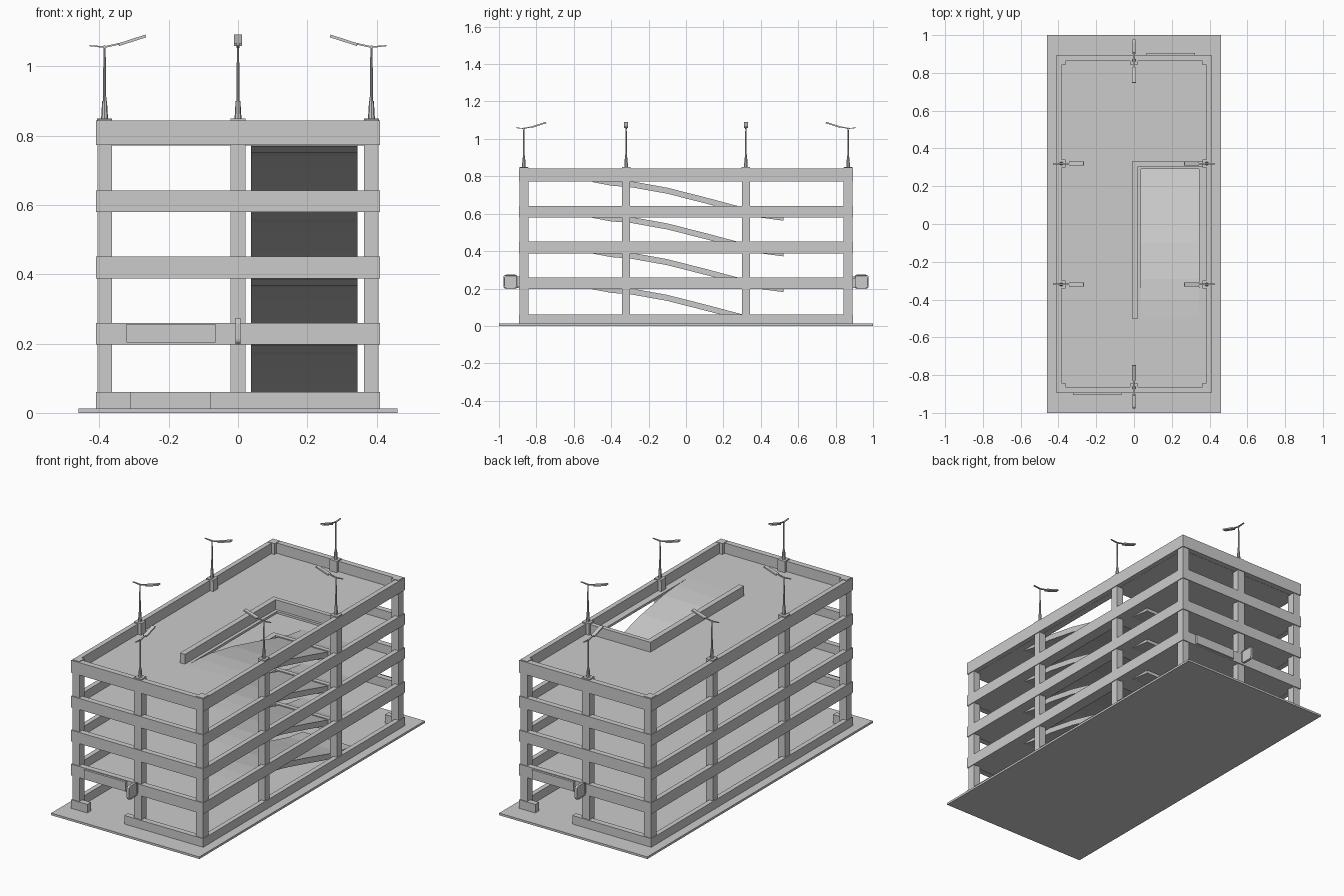
import bpy, bmesh, math
from mathutils import Matrix, Vector

if "Cube" in bpy.data.objects:
    bpy.data.objects.remove(bpy.data.objects["Cube"])


def finish(name, bm):
    bmesh.ops.recalc_face_normals(bm, faces=bm.faces)
    me = bpy.data.meshes.new(name)
    bm.to_mesh(me)
    bm.free()
    ob = bpy.data.objects.new(name, me)
    bpy.context.collection.objects.link(ob)
    return ob


def add_box(bm, x0, x1, y0, y1, z0, z1, rot=Matrix()):
    c = Vector(((x0 + x1) / 2, (y0 + y1) / 2, (z0 + z1) / 2))
    size = Matrix.Diagonal((abs(x1 - x0), abs(y1 - y0), z1 - z0, 1))
    bmesh.ops.create_cube(bm, size=1, matrix=Matrix.Translation(c) @ rot @ size)


def boxes(name, items):
    bm = bmesh.new()
    for b in items:
        add_box(bm, *b)
    return finish(name, bm)


def add_prism(bm, pts, axis, a, b):
    """Extrude a 2D outline along x (pts are y,z) or y (pts are x,z)."""
    at = (lambda p, v: (v, p[0], p[1])) if axis == 'x' else (lambda p, v: (p[0], v, p[1]))
    f = bm.faces.new([bm.verts.new(at(p, a)) for p in pts])
    ext = bmesh.ops.extrude_face_region(bm, geom=[f])
    shift = Vector(at((0, 0), b - a))
    bmesh.ops.translate(bm, vec=shift, verts=[g for g in ext['geom'] if isinstance(g, bmesh.types.BMVert)])


STEP = 0.191                      # storey height
OX, OY, IX, IY = 0.41, 0.894, 0.383, 0.862

# ground slab
boxes("ground_slab", [(-0.46, 0.46, -1, 1, 0, 0.012)])

# ground level wall, with a driveway gap at each end
low = []
for s in (-1, 1):
    low.append((s * IX, s * OX, -OY, OY, 0.01, 0.06))
    for xa, xb in ((-IX, -0.31), (-0.08, IX)):
        low.append((-s * xa, -s * xb, s * IY, s * OY, 0.01, 0.06))
boxes("ground_wall", low)

for k in range(4):
    z = 0.203 + STEP * k          # underside of this storey's edge beam
    h = 0.067 if k == 3 else 0.06
    if k < 3:
        z -= 0.003
    top = 0.212 + STEP * k        # driving surface

    # edge beams
    ring = []
    for s in (-1, 1):
        ring.append((s * IX, s * OX, -OY, OY, z - 0.003, z + h))
        ring.append((-IX, IX, s * IY, s * OY, z - 0.003, z + h))
    boxes(f"edge_beam_{k+1}", ring)

    # deck with ramp opening
    boxes(f"deck_{k+1}", [
        (-IX, 0.038, -IY, IY, top - 0.013, top),
        (0.345, IX, -IY, IY, top - 0.013, top),
        (0.038, 0.345, -IY, -0.5, top - 0.013, top),
        (0.038, 0.345, 0.29, IY, top - 0.013, top)])

    # L-shaped guard wall around the opening
    boxes(f"ramp_guard_{k+1}", [
        (-0.01, 0.02, -0.5, 0.33, top, z + h - 0.003),
        (0.02, IX, 0.305, 0.33, top, z + h - 0.003)])

    # ramp down to the storey below
    path = [(-0.5, 0), (-0.4, -0.003), (-0.29, -0.012), (-0.1, -0.046),
            (0.12, -0.102), (0.3, -0.15), (0.4, -0.174), (0.52, -0.19)]
    upper = [(y, top + d) for y, d in path]
    under = [(y, max(0.002, top + d - (0.016 if y < -0.45 else 0.032))) for y, d in path]
    bm = bmesh.new()
    add_prism(bm, upper + under[::-1], 'x', 0.038, 0.345)
    finish(f"ramp_{k+1}", bm)

# columns
for sx in (-1, 1):
    for sy in (-1, 1):
        boxes("corner_column", [(sx * 0.363, sx * 0.406, sy * 0.843, sy * 0.889, 0.01, 0.846)])
        boxes("side_column", [(sx * 0.363, sx * 0.406, sy * 0.299, sy * 0.341, 0.01, 0.843)])
for s in (-1, 1):
    boxes("end_column", [(-0.022, 0.022, s * 0.845, s * 0.889, 0.01, 0.843)])

# lamp post, built once facing +x and shared
bm = bmesh.new()
add_box(bm, -0.022, 0.022, -0.022, 0.022, 0.836, 0.849)
for r1, r2, z0, z1 in ((0.010, 0.007, 0.849, 0.90), (0.005, 0.003, 0.90, 1.06)):
    bmesh.ops.create_cone(bm, cap_ends=True, segments=8, radius1=r1, radius2=r2, depth=z1 - z0,
                          matrix=Matrix.Translation((0, 0, (z0 + z1) / 2)))
add_prism(bm, [(-0.043, 1.061), (0, 1.058), (0.045, 1.068), (0.045, 1.063),
               (0, 1.053), (-0.043, 1.058)], 'y', -0.004, 0.004)
add_box(bm, 0.039, 0.121, -0.011, 0.011, 1.071, 1.079, Matrix.Rotation(-0.31, 4, 'Y'))
lamp = finish("lamp_post", bm)
spots = [(-0.385, -0.32, 0), (-0.385, 0.32, 0), (0.385, -0.32, math.pi), (0.385, 0.32, math.pi),
         (0, -0.867, math.pi / 2), (0, 0.867, -math.pi / 2)]
for i, (x, y, a) in enumerate(spots):
    ob = lamp
    if i:
        ob = lamp.copy()
        bpy.context.collection.objects.link(ob)
    ob.location = (x, y, 0)
    ob.rotation_euler.z = a

# entrance boards and projecting rounded signs at both ends
for s in (-1, 1):
    boxes("entrance_board", [(s * 0.065, s * 0.322, s * 0.89, s * 0.906, 0.203, 0.256)])
    boxes("sign_bracket", [(-0.004, 0.004, s * 0.885, s * 0.91, 0.21, 0.264)])
    cy, cz, hy, hz, r = s * 0.938, 0.236, 0.039, 0.038, 0.015
    outline = []
    for q, (a, b) in enumerate(((1, 1), (-1, 1), (-1, -1), (1, -1))):
        for j in range(4):
            t = math.pi / 2 * (q + j / 3)
            outline.append((cy + a * (hy - r) + r * math.cos(t), cz + b * (hz - r) + r * math.sin(t)))
    bm = bmesh.new()
    add_prism(bm, outline, 'x', -0.007, 0.007)
    bm.normal_update()
    caps = [f for f in bm.faces if len(f.verts) > 4]
    bmesh.ops.recalc_face_normals(bm, faces=bm.faces)
    bmesh.ops.inset_individual(bm, faces=caps, thickness=0.005)
    bmesh.ops.inset_individual(bm, faces=caps, thickness=0.001, depth=-0.003)
    finish("projecting_sign", bm)
